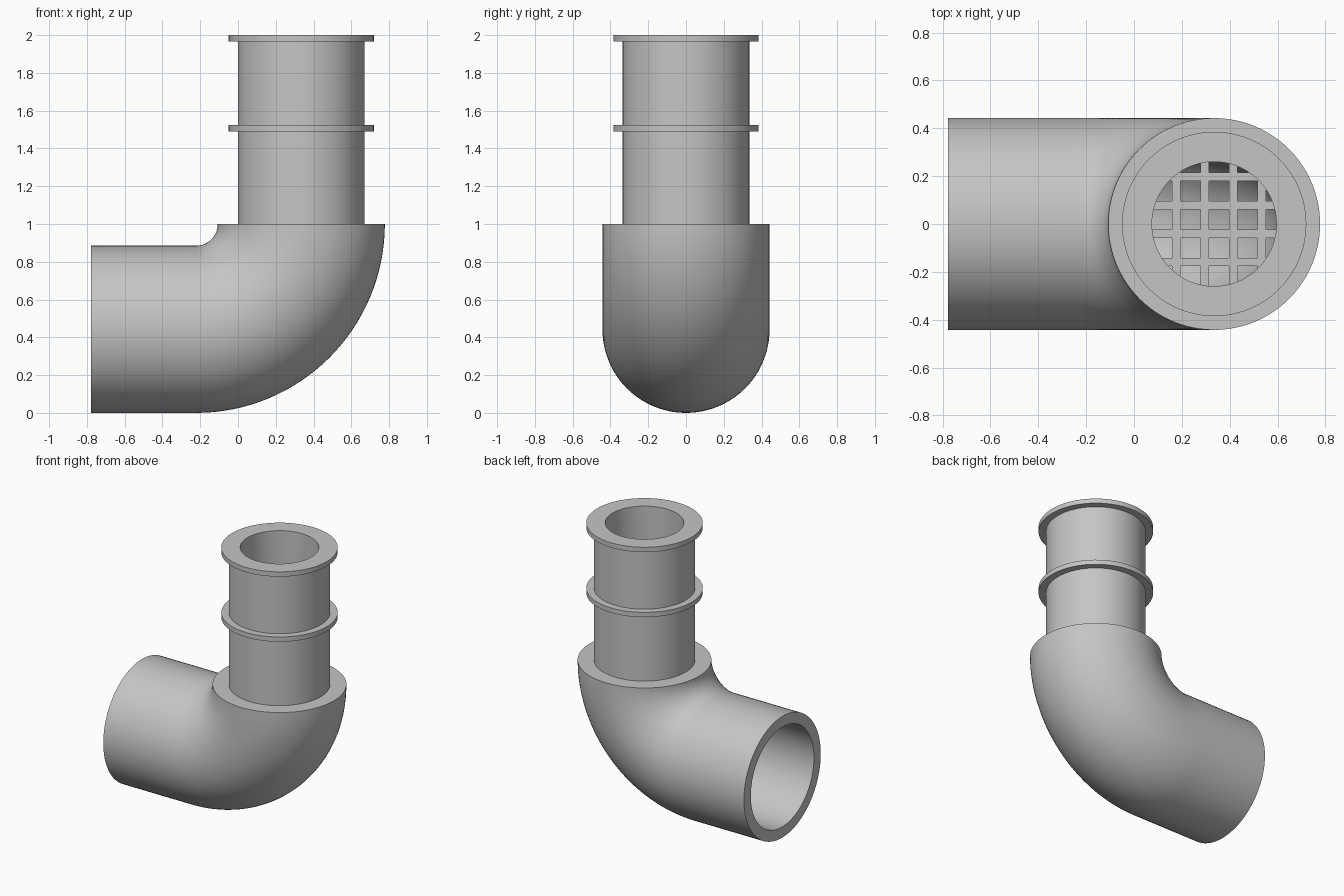
import bpy, bmesh, math
from mathutils import Vector

old = bpy.data.objects.get("Cube")
if old:
    bpy.data.objects.remove(old, do_unlink=True)

# Main dimensions
AXIS_X = 0.335         # vertical axis of the upper spigot
END_X = -0.778         # open end of the horizontal socket
PIPE_R = 0.4425
SOCKET_R = 0.364       # inside of the socket
NECK_R = 0.335
BORE_R = 0.26          # inside of the spigot
COLLAR_R = 0.385
BEND_R = 1.0 - PIPE_R
BEND_X = AXIS_X - BEND_R
SIDES, STEPS = 96, 32

grey = bpy.data.materials.new("light grey plastic")
grey.use_nodes = True
colour = (0.56, 0.56, 0.56, 1)
grey.diffuse_color = colour
grey.node_tree.nodes["Principled BSDF"].inputs["Base Color"].default_value = colour


def finish(name, bm):
    bmesh.ops.recalc_face_normals(bm, faces=bm.faces[:])
    mesh = bpy.data.meshes.new(name)
    bm.to_mesh(mesh)
    bm.free()
    mesh.materials.append(grey)
    obj = bpy.data.objects.new(name, mesh)
    bpy.context.collection.objects.link(obj)
    return obj


def bend(angle, radius):
    """Station on the quarter bend: 0 is horizontal, pi/2 is vertical."""
    out = Vector((math.sin(angle), 0, -math.cos(angle)))
    return Vector((BEND_X, 0, 1)) + out * BEND_R, out, radius


def upright(z, radius):
    return Vector((AXIS_X, 0, z)), Vector((1, 0, 0)), radius


def level(x, radius):
    return Vector((x, 0, PIPE_R)), Vector((0, 0, -1)), radius


# Outside: socket, bend, shoulder, spigot and its two collars
angles = [math.pi / 2 * i / STEPS for i in range(STEPS + 1)]
stations = [level(END_X, PIPE_R)]
stations += [bend(a, PIPE_R) for a in angles]
stations.append(upright(1, NECK_R))
for low, high in ((1.49, 1.525), (1.965, 2.0)):
    stations += [upright(low, NECK_R), upright(low, COLLAR_R), upright(high, COLLAR_R)]
    if high < 2:
        stations.append(upright(high, NECK_R))

# Inside: spigot bore, widening through the bend into the socket
stations.append(upright(2, BORE_R))
for a in reversed(angles):
    t = a / (math.pi / 2)
    stations.append(bend(a, SOCKET_R + (BORE_R - SOCKET_R) * t))
stations.append(level(END_X, SOCKET_R))

# Skin the closed loop of stations
bm = bmesh.new()
rings = []
for centre, out, r in stations:
    ring = []
    for i in range(SIDES):
        t = math.tau * i / SIDES
        ring.append(bm.verts.new(centre + r * (math.cos(t) * out + Vector((0, math.sin(t), 0)))))
    rings.append(ring)
for k, ring in enumerate(rings):
    following = rings[(k + 1) % len(rings)]
    for i in range(SIDES):
        j = (i + 1) % SIDES
        bm.faces.new((ring[i], ring[j], following[j], following[i]))
body = finish("elbow_pipe", bm)
bpy.ops.object.select_all(action="DESELECT")
body.select_set(True)
bpy.context.view_layer.objects.active = body
bpy.ops.object.shade_smooth_by_angle(angle=math.radians(30))

# Square grille across the bore
bm = bmesh.new()
BAR = 0.035
for k in range(-1, 3):
    d = -0.04 + 0.119 * k
    length = 2 * math.sqrt(BORE_R ** 2 - d ** 2) + 0.04
    for along_x in (True, False):
        size = Vector((length, BAR, BAR) if along_x else (BAR, length, BAR - 0.002))
        at = Vector((AXIS_X, d, 1) if along_x else (AXIS_X + d, 0, 1))
        for v in bmesh.ops.create_cube(bm, size=1)["verts"]:
            v.co = at + v.co * size
finish("grille", bm)
